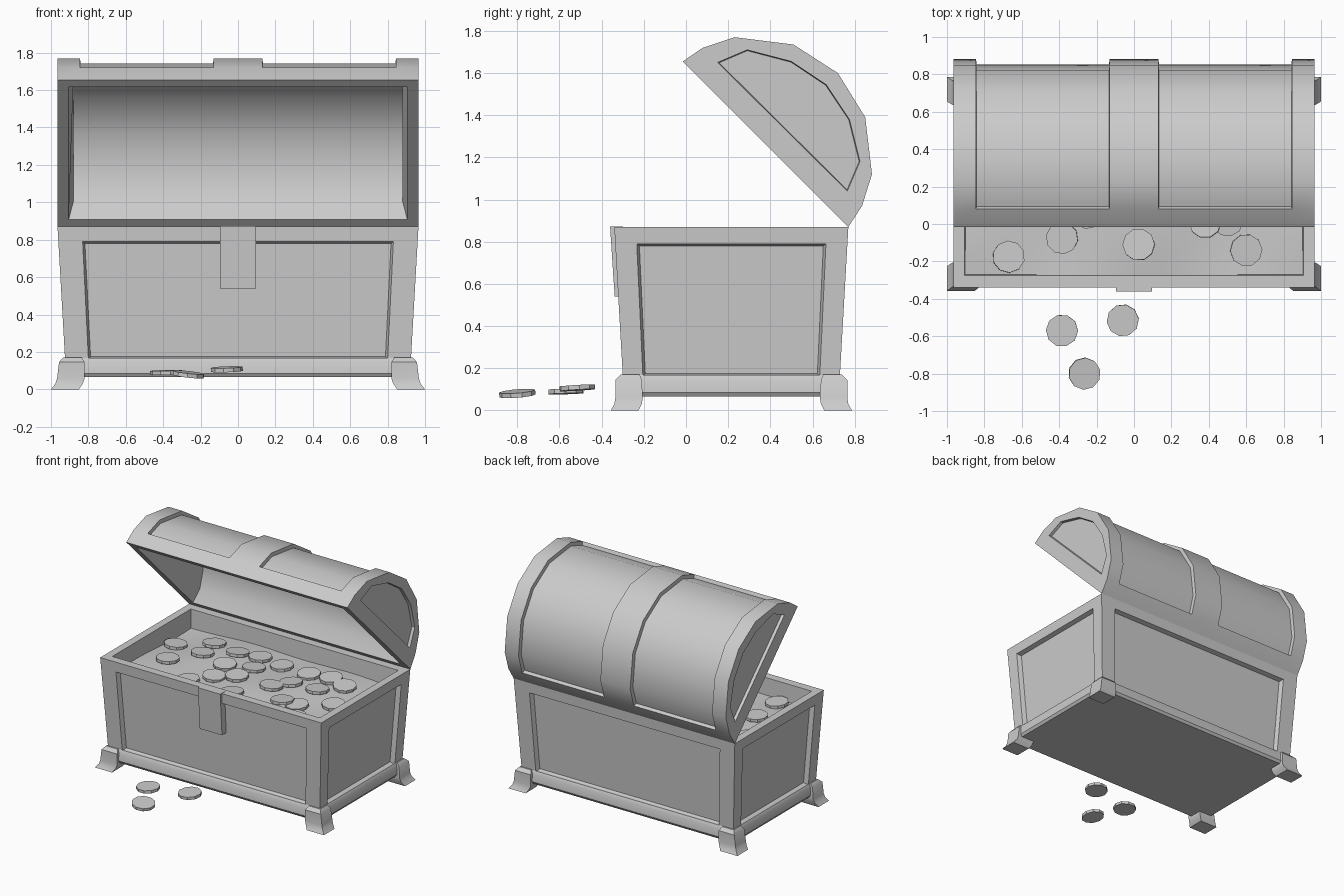
import bpy, bmesh, math, random
from mathutils import Vector

if "Cube" in bpy.data.objects:
    bpy.data.objects.remove(bpy.data.objects["Cube"])

random.seed(4)
YC = 0.215  # middle of the chest in y


def make(name, bm, smooth=None):
    mesh = bpy.data.meshes.new(name)
    bm.to_mesh(mesh)
    bm.free()
    ob = bpy.data.objects.new(name, mesh)
    bpy.context.collection.objects.link(ob)
    if smooth:
        bpy.ops.object.select_all(action='DESELECT')
        ob.select_set(True)
        bpy.context.view_layer.objects.active = ob
        bpy.ops.object.shade_smooth_by_angle(angle=math.radians(smooth))
    return ob


def rect(x0, x1, y0, y1, z):
    return [(x0, y0, z), (x1, y0, z), (x1, y1, z), (x0, y1, z)]


def centred(hx, hy, z):
    return rect(-hx, hx, YC - hy, YC + hy, z)


def loft(name, rings, smooth=None):
    """Closed skin through rings of equal length."""
    bm = bmesh.new()
    vs = [[bm.verts.new(p) for p in r] for r in rings]
    n = len(rings[0])
    for a, b in zip(vs, vs[1:]):
        for i in range(n):
            bm.faces.new((a[i], a[(i + 1) % n], b[(i + 1) % n], b[i]))
    bm.faces.new(vs[0])
    bm.faces.new(vs[-1])
    bmesh.ops.recalc_face_normals(bm, faces=bm.faces)
    return make(name, bm, smooth)


def recess(bm, groups, width, depth):
    """Sink each group of faces below its frame."""
    bmesh.ops.recalc_face_normals(bm, faces=bm.faces)
    bm.normal_update()
    for g in groups:
        bmesh.ops.inset_region(bm, faces=g, thickness=width, depth=-depth,
                               use_even_offset=True, use_boundary=True)


# Chest body: tapered walls with a sunken panel on each side, hollow inside
bm = bmesh.new()
low, top, lip, floor = [[bm.verts.new(p) for p in r] for r in (
    centred(0.924, 0.514, 0.15), centred(0.965, 0.555, 0.87),
    centred(0.905, 0.49, 0.87), centred(0.895, 0.48, 0.5))]
panels = []
for i in range(4):
    j = (i + 1) % 4
    f = (0.865, 0.815)[i % 2]
    quad = [low[i], low[j], top[j], top[i]]

    def on_wall(u, z):
        v = (z - 0.15) / 0.72
        a, b = quad[0].co.lerp(quad[3].co, v), quad[1].co.lerp(quad[2].co, v)
        return bm.verts.new(a.lerp(b, u))
    u0, u1 = 0.5 - f / 2, 0.5 + f / 2
    inner = [on_wall(u0, 0.162), on_wall(u1, 0.162), on_wall(u1, 0.79), on_wall(u0, 0.79)]
    for k in range(4):
        m = (k + 1) % 4
        bm.faces.new((quad[k], quad[m], inner[m], inner[k]))
    panels.append([bm.faces.new(inner)])
    bm.faces.new((top[i], top[j], lip[j], lip[i]))
    bm.faces.new((lip[i], lip[j], floor[j], floor[i]))
bm.faces.new(low)
bm.faces.new(floor)
recess(bm, panels, 0.012, 0.035)
make("chest_body", bm)

# Base moulding
loft("base_trim", [centred(*s) for s in (
    (0.925, 0.515, 0.168), (0.938, 0.528, 0.145), (0.943, 0.533, 0.085), (0.93, 0.52, 0.065))], 35)

# Flared corner feet: z, outer x, outer y, inner x, inner y
FOOT = [(0.17, 0.935, 0.525, 0.835, 0.435), (0.145, 0.957, 0.55, 0.82, 0.425),
        (0.06, 0.967, 0.55, 0.82, 0.42), (0.03, 0.976, 0.555, 0.83, 0.425),
        (0.0, 1.0, 0.572, 0.85, 0.44)]
for sx, nx in ((-1, "left"), (1, "right")):
    for sy, ny in ((-1, "front"), (1, "back")):
        loft(f"{ny}_{nx}_foot", [rect(sx * ix, sx * ox, YC + sy * iy, YC + sy * oy, z)
                                 for z, ox, oy, ix, iy in FOOT], 40)

# Latch plate on the front
loft("latch", [rect(-0.097, 0.097, -0.36, -0.30, 0.872),
               rect(-0.097, 0.097, -0.345, -0.28, 0.64),
               rect(-0.097, 0.097, -0.338, -0.27, 0.54)])

# Open lid: arch profile (y, z) from front lip to hinge, and the end panel
ARCH = [(-0.015, 1.655), (0.08, 1.72), (0.23, 1.77), (0.51, 1.735), (0.72, 1.60),
        (0.85, 1.39), (0.882, 1.12), (0.835, 0.97), (0.77, 0.87)]
END = [(0.15, 1.65), (0.29, 1.71), (0.50, 1.655), (0.665, 1.545),
       (0.775, 1.38), (0.825, 1.18), (0.765, 1.04)]
CY, CZ = 0.3775, 1.2625
XS = [-0.965, -0.845, -0.13, 0.13, 0.845, 0.965]
bm = bmesh.new()
grid = [[bm.verts.new((x, y, z)) for y, z in ARCH] for x in XS]
groups, ends = [], []
for i in range(5):
    sunk = []
    for j in range(8):
        face = bm.faces.new((grid[i][j], grid[i + 1][j], grid[i + 1][j + 1], grid[i][j + 1]))
        if i in (1, 3) and 0 < j < 7:
            sunk.append(face)
    if sunk:
        groups.append(sunk)
shells = []
for s, col in ((-1, grid[0]), (1, grid[-1])):
    # end face with its sunken panel
    q = [bm.verts.new((s * 0.965, y, z)) for y, z in END]
    near = [q[min(max(k - 1, 0), 6)] for k in range(9)]
    for k in range(9):
        m = (k + 1) % 9
        bm.faces.new(dict.fromkeys((col[k], col[m], near[m], near[k])))
    ends.append([bm.faces.new(q)])
    # inner hollow
    ring = []
    for k, (y, z) in enumerate(ARCH):
        rim = k in (0, 8)
        f = 0.9 if rim else 0.88
        ring.append(bm.verts.new((s * (0.905 if rim else 0.88), CY + (y - CY) * f, CZ + (z - CZ) * f)))
    shells.append(ring)
    bm.faces.new((col[0], col[8], ring[8], ring[0]))
    bm.faces.new(ring)
a, b = shells
for k in range(8):
    bm.faces.new((a[k], b[k], b[k + 1], a[k + 1]))
for k in (0, 8):
    bm.faces.new([c[k] for c in grid] + [b[k], a[k]])
recess(bm, groups, 0.004, 0.028)
recess(bm, ends, 0.004, 0.022)
make("lid", bm, 32)


# Treasure heap filling the chest
def heap(x, y):
    return (0.725 + 0.035 * math.cos(1.6 * x) * math.cos(2.4 * (y - YC))
            + 0.014 * math.sin(7 * x + 1) * math.cos(6 * y))


bm = bmesh.new()
NX, NY = 16, 10
pts = [[bm.verts.new((x, y, heap(x, y)))
        for y in (YC - 0.49 + 0.98 * j / NY for j in range(NY + 1))]
       for x in (-0.904 + 1.808 * i / NX for i in range(NX + 1))]
for i in range(NX):
    for j in range(NY):
        bm.faces.new((pts[i][j], pts[i + 1][j], pts[i + 1][j + 1], pts[i][j + 1]))
make("treasure_heap", bm, 60)

# Coins: one shared ten-sided disc
bm = bmesh.new()
bmesh.ops.create_cone(bm, cap_ends=True, segments=10, radius1=0.086, radius2=0.086, depth=0.022)
coin = make("coin", bm)
COINS = [(-0.81, 0.38), (-0.57, 0.52), (-0.69, 0.11), (-0.54, 0.33), (-0.32, 0.455), (-0.155, 0.5),
         (-0.29, 0.25), (-0.25, 0.06), (-0.1, 0.13), (-0.085, 0.32), (0.04, 0.49), (0.2, 0.13),
         (0.275, 0.27), (0.38, 0.01), (0.49, 0.29), (0.62, 0.445), (0.47, 0.49), (0.715, 0.17),
         (0.29, 0.47), (0.025, -0.11), (-0.67, -0.175), (-0.385, -0.075), (0.6, -0.14), (0.5, 0.02)]
LOOSE = [(-0.385, -0.57, 0.09, 0.02), (-0.06, -0.515, 0.107, 0.04), (-0.265, -0.80, 0.08, 0.13)]
places = [(x, y, heap(x, y) + 0.018, random.uniform(-0.12, 0.12)) for x, y in COINS] + LOOSE
for n, (x, y, z, tilt) in enumerate(places):
    ob = coin if n == 0 else bpy.data.objects.new("coin", coin.data)
    if n:
        bpy.context.collection.objects.link(ob)
    ob.location = (x, y, z)
    ob.rotation_euler = (tilt, random.uniform(-0.06, 0.06), random.uniform(0, 0.6))
